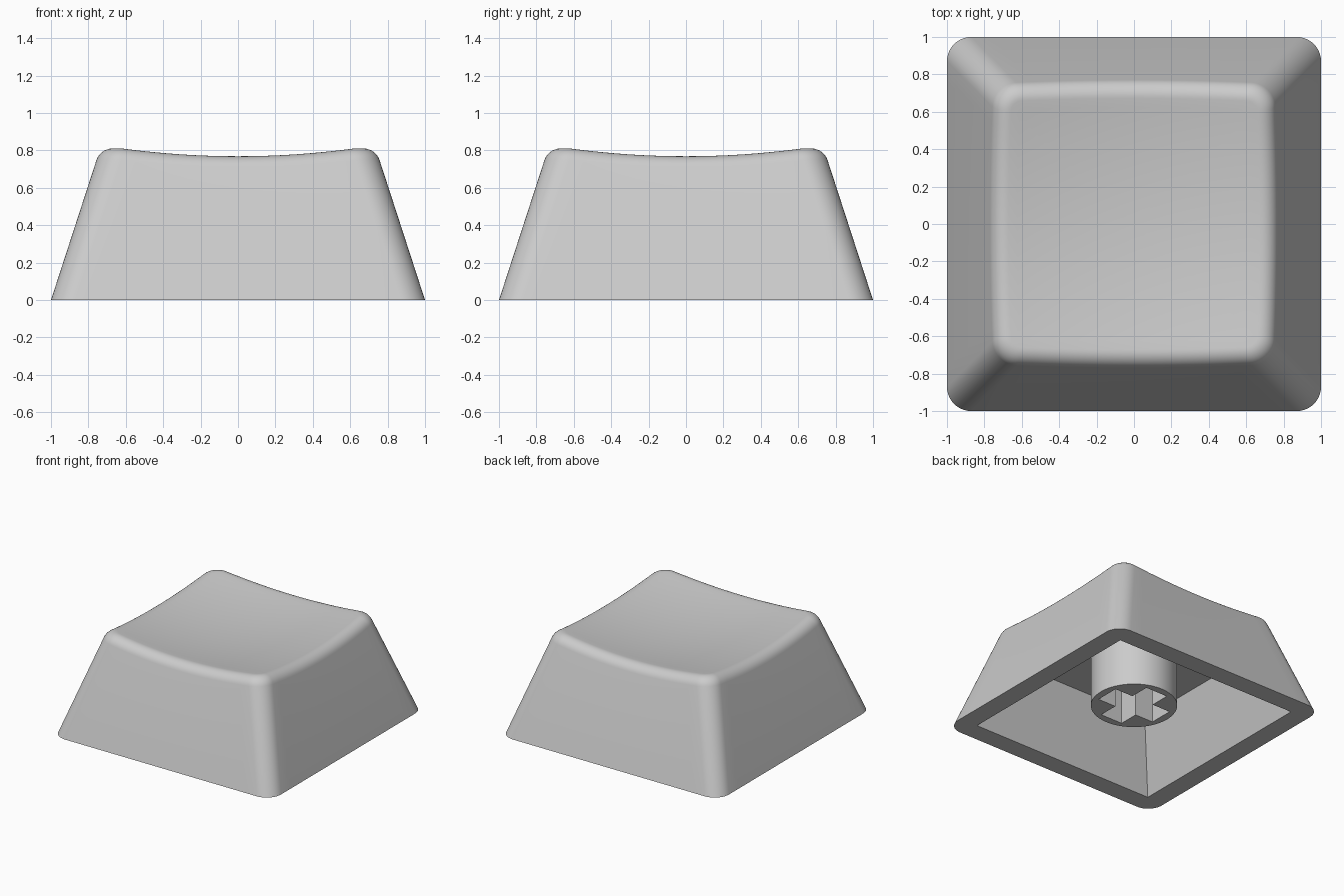
import bpy, math
from mathutils import Vector

if "Cube" in bpy.data.objects:
    bpy.data.objects.remove(bpy.data.objects["Cube"])

SLOPE = 0.325      # inward lean of the walls per unit height
RAD = 0.13         # vertical corner radius
FIL = 0.075        # tangent length of the top edge rounding

grey = bpy.data.materials.new("light grey plastic")
grey.diffuse_color = (0.6, 0.6, 0.6, 1)
grey.use_nodes = True
grey.node_tree.nodes["Principled BSDF"].inputs["Base Color"].default_value = grey.diffuse_color


def loft(name, rings):
    """Join equal-length rings into a closed solid with flat or pointed ends."""
    n = len(rings[0])
    verts = [tuple(p) for r in rings for p in r]
    faces = [tuple(reversed(range(n)))]
    for k in range(len(rings) - 1):
        for i in range(n):
            j = (i + 1) % n
            faces.append((k * n + i, k * n + j, (k + 1) * n + j, (k + 1) * n + i))
    last = (len(rings) - 1) * n
    faces.append(tuple(range(last, last + n)))
    me = bpy.data.meshes.new(name)
    me.from_pydata(verts, [], faces)
    me.materials.append(grey)
    ob = bpy.data.objects.new(name, me)
    bpy.context.collection.objects.link(ob)
    return ob


def cut(ob, cutter):
    """Subtract the cutter, remove it, and smooth the result."""
    bpy.ops.object.select_all(action='DESELECT')
    bpy.context.view_layer.objects.active = ob
    ob.select_set(True)
    mod = ob.modifiers.new("cut", 'BOOLEAN')
    mod.operation, mod.solver, mod.object = 'DIFFERENCE', 'EXACT', cutter
    bpy.ops.object.modifier_apply(modifier=mod.name)
    bpy.data.objects.remove(cutter)
    bpy.ops.object.shade_smooth_by_angle(angle=math.radians(30))


def dish(x, y):
    return 0.716 + 0.114 * (x * x + y * y)


# Rounded-square outline: (core position as a fraction, outward normal)
outline = []
corners = [(1, 1), (-1, 1), (-1, -1), (1, -1)]
for q, (cx, cy) in enumerate(corners):
    for i in range(11):
        a = math.pi / 2 * (q + i / 10)
        outline.append((Vector((cx, cy)), Vector((math.cos(a), math.sin(a)))))
    nx, ny = corners[(q + 1) % 4]
    a = math.pi / 2 * (q + 1)
    for i in range(1, 16):
        t = i / 16
        outline.append((Vector((cx + (nx - cx) * t, cy + (ny - cy) * t)),
                        Vector((math.cos(a), math.sin(a)))))


def wall(core, nrm, z, inset=0):
    p = core * (1 - RAD - SLOPE * z) + nrm * (RAD - inset)
    return Vector((p.x, p.y, z))


# Shell: leaning walls, rounded top edge, spherical dish
STEPS = 8
base = [wall(c, n, 0) for c, n in outline]
fillet = [[] for _ in range(STEPS + 1)]
for c, n in outline:
    z = 0.8
    for _ in range(12):                       # where wall meets dish
        p = wall(c, n, z)
        z = dish(p.x, p.y)
    p1 = wall(c, n, z)
    p0 = wall(c, n, z - FIL * 0.95)
    p2 = wall(c, n, z, FIL)
    p2.z = dish(p2.x, p2.y)
    for k in range(STEPS + 1):
        t = k / STEPS
        b0, b1, b2 = (1 - t) ** 2, 2 * t * (1 - t) * 0.77, t * t
        fillet[k].append((p0 * b0 + p1 * b1 + p2 * b2) / (b0 + b1 + b2))
bowl = []
for k in range(1, 15):
    s = 1 - k / 14.3
    bowl.append([Vector((p.x * s, p.y * s, dish(p.x * s, p.y * s))) for p in fillet[-1]])
shell = loft("keycap_shell", [base] + fillet + bowl)

# Hollow underside with straight sharp-cornered walls
cavity = loft("cavity_cutter", [[(x * h, y * h, z) for x, y in corners]
                                for h, z in ((0.84 + 0.0325, -0.1), (0.66, 0.545))])
cavity.hide_render = True
cut(shell, cavity)

# Stem with a cross-shaped socket
circle = [(0.325 * math.cos(math.tau * i / 64), 0.325 * math.sin(math.tau * i / 64))
          for i in range(64)]
stem = loft("stem", [[(x, y, z) for x, y in circle] for z in (0.115, 0.56)])
L, W = 0.265, 0.1
cross = []
for q in range(4):
    ca, sa = round(math.cos(q * math.pi / 2)), round(math.sin(q * math.pi / 2))
    for x, y in ((L, -W), (L, W), (W, W)):
        cross.append((x * ca - y * sa, x * sa + y * ca))
socket = loft("socket_cutter", [[(x, y, z) for x, y in cross] for z in (0.0, 0.5)])
socket.hide_render = True
cut(stem, socket)
